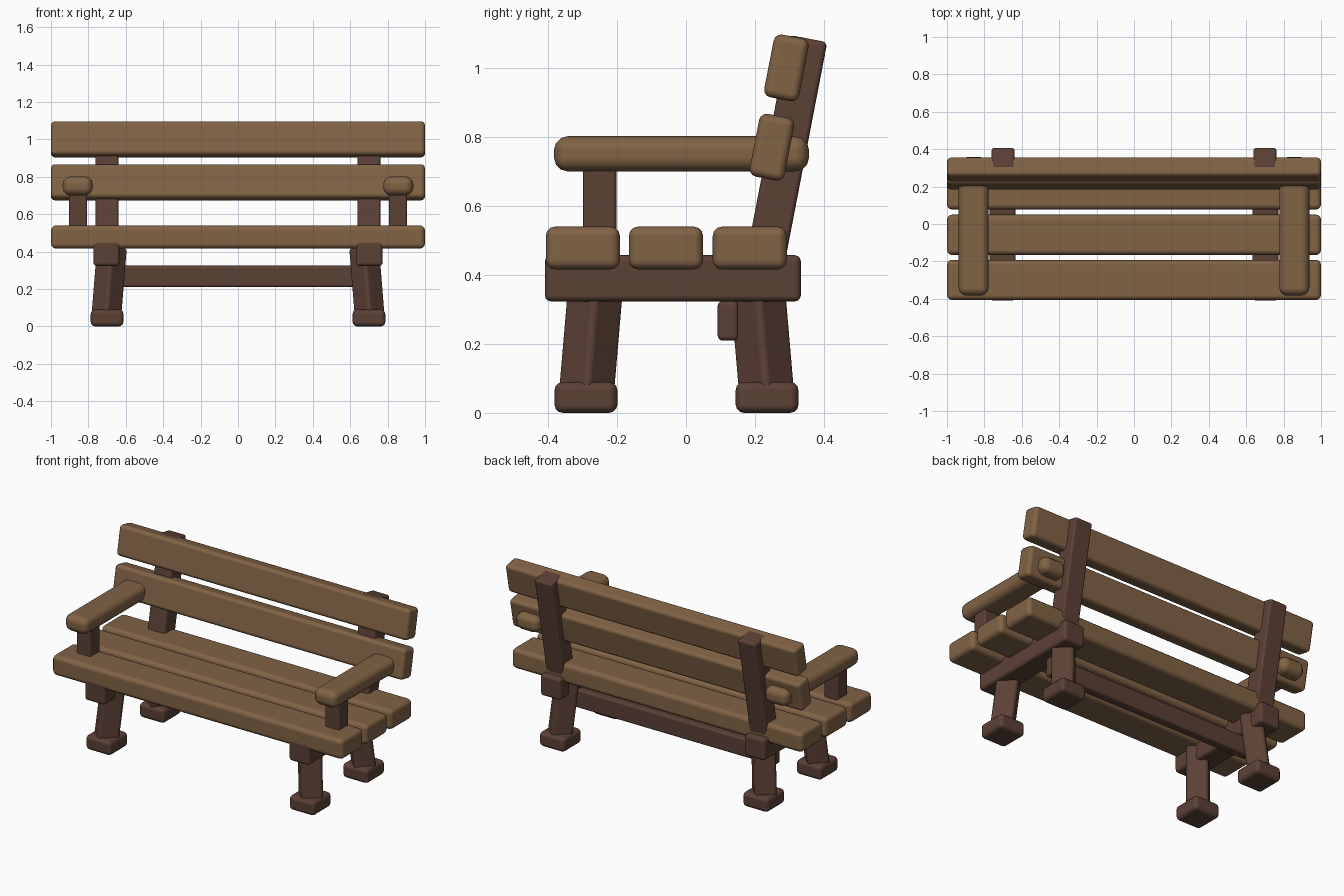
import bpy
from math import radians
from mathutils import Vector, Quaternion, Matrix

if "Cube" in bpy.data.objects:
    bpy.data.objects.remove(bpy.data.objects["Cube"])


def material(name, rgb):
    m = bpy.data.materials.new(name)
    m.diffuse_color = (*rgb, 1)
    m.use_nodes = True
    m.node_tree.nodes["Principled BSDF"].inputs["Base Color"].default_value = m.diffuse_color
    return m


LIGHT = material("light_wood", (0.22, 0.125, 0.06))
DARK = material("dark_wood", (0.105, 0.052, 0.036))
UP = Vector((0, 0, 1))


def plank(name, center, size, mat, bevel=0.02, rot=Quaternion()):
    """Rounded box with real-size mesh data."""
    bpy.ops.mesh.primitive_cube_add(size=1)
    ob = bpy.context.object
    ob.name = name
    ob.data.transform(Matrix.Diagonal((*size, 1)))
    ob.location = center
    ob.rotation_mode = 'QUATERNION'
    ob.rotation_quaternion = rot
    ob.data.materials.append(mat)
    bpy.ops.object.shade_smooth()
    b = ob.modifiers.new("round", 'BEVEL')
    b.width, b.segments, b.harden_normals = bevel, 3, True
    return ob


def beam(name, a, b, width, depth, mat, bevel, twist=0):
    """Plank whose length runs from point a to point b."""
    a, b = Vector(a), Vector(b)
    rot = UP.rotation_difference(b - a) @ Quaternion(UP, radians(twist))
    return plank(name, (a + b) / 2, (width, depth, (b - a).length), mat, bevel, rot)


# Seat slats
for i, y in enumerate((-0.299, -0.058, 0.185)):
    plank(f"seat_slat_{i + 1}", (0, y, 0.478), (2, 0.215, 0.124), LIGHT, 0.027)

# Leaning back slats
lean = Quaternion((1, 0, 0), radians(-11))
for name, y, z in (("lower", 0.249, 0.77), ("upper", 0.291, 1.0)):
    plank(f"{name}_back_slat", (0, y, z), (2, 0.103, 0.185), LIGHT, 0.022, lean)

# Stretcher between the rear legs
plank("stretcher", (0, 0.122, 0.267), (1.43, 0.06, 0.115), DARK, 0.014)

for side, s in (("left", -1), ("right", 1)):
    # Side rail under the seat and back post
    plank(f"{side}_rail", (s * 0.703, -0.038, 0.39), (0.14, 0.742, 0.134), DARK, 0.018)
    beam(f"{side}_back_post", (s * 0.7, 0.222, 0.40), (s * 0.7, 0.354, 1.085),
         0.122, 0.113, DARK, 0.014)
    # Armrest and its support
    plank(f"{side}_armrest", (s * 0.857, -0.013, 0.751), (0.16, 0.74, 0.103), LIGHT, 0.042)
    plank(f"{side}_arm_support", (s * 0.855, -0.25, 0.62), (0.096, 0.096, 0.22), DARK, 0.01)
    # Splayed legs with square feet
    for end, y, d in (("front", -0.29, 1), ("rear", 0.235, -1)):
        beam(f"{side}_{end}_leg", (s * 0.705, y, 0.04),
             (s * 0.674, y + d * 0.033, 0.425), 0.125, 0.125, DARK, 0.02, 45)
        plank(f"{side}_{end}_foot", (s * 0.7, y, 0.045), (0.175, 0.182, 0.09), DARK, 0.024)
